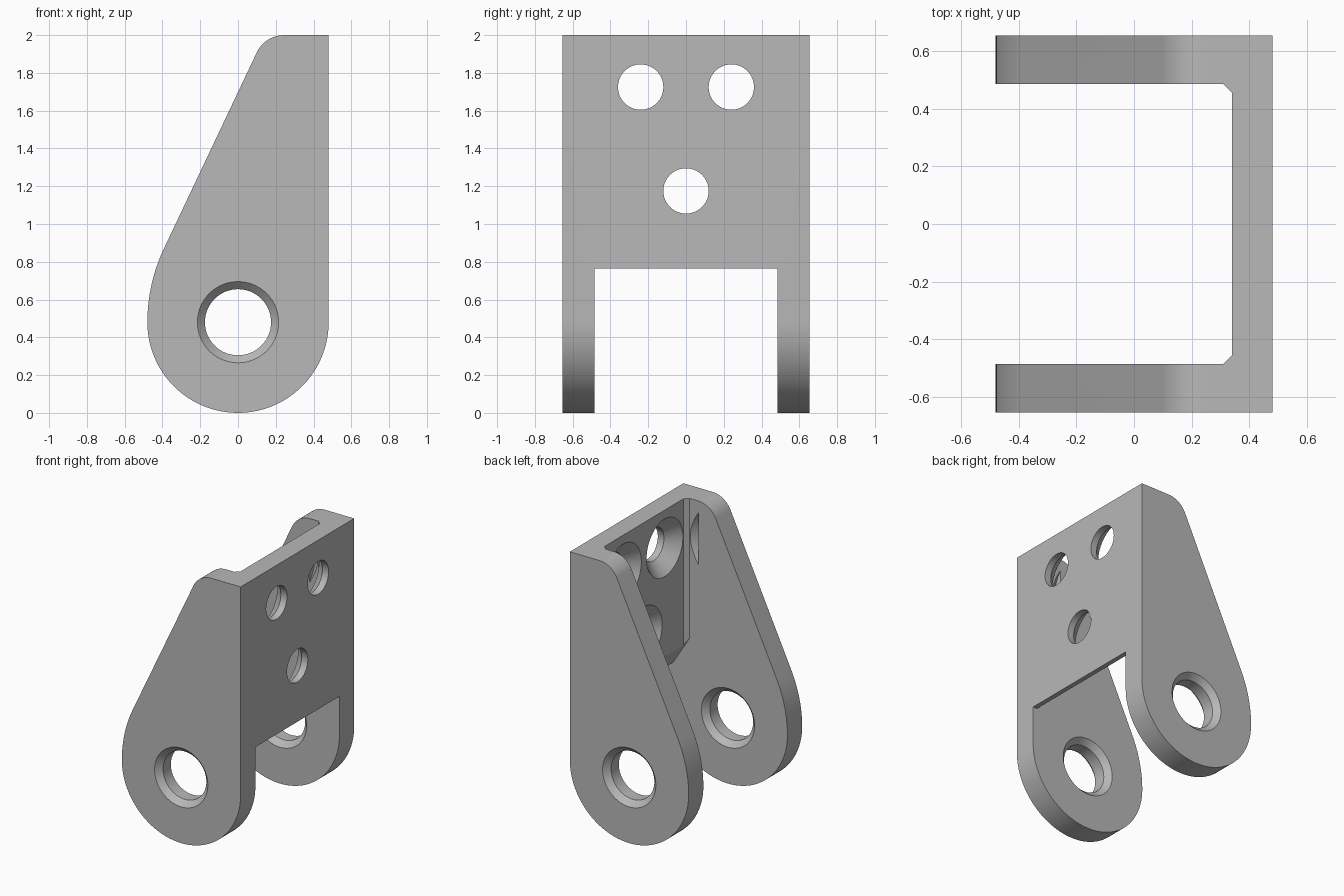
import bpy, bmesh, math
from mathutils import Matrix

cube = bpy.data.objects.get("Cube")
if cube:
    bpy.data.objects.remove(cube, do_unlink=True)

grey = bpy.data.materials.new("plain grey")
grey.use_nodes = True
colour = (0.48, 0.48, 0.48, 1)
grey.diffuse_color = colour
grey.node_tree.nodes["Principled BSDF"].inputs["Base Color"].default_value = colour


def arc(cx, cz, r, start, end, steps):
    """Points along an arc, angles in degrees."""
    angles = [math.radians(start + (end - start) * i / steps) for i in range(steps + 1)]
    return [(cx + r * math.cos(a), cz + r * math.sin(a)) for a in angles]


def make_object(name, bm):
    bmesh.ops.recalc_face_normals(bm, faces=bm.faces)
    mesh = bpy.data.meshes.new(name)
    bm.to_mesh(mesh)
    bm.free()
    mesh.materials.append(grey)
    obj = bpy.data.objects.new(name, mesh)
    bpy.context.collection.objects.link(obj)
    return obj


def prism(name, points, axis, low, high):
    """Extrude a profile along y (points are x, z) or z (points are x, y)."""
    bm = bmesh.new()
    if axis == "y":
        verts = [bm.verts.new((u, low, v)) for u, v in points]
        offset = (0, high - low, 0)
    else:
        verts = [bm.verts.new((u, v, low)) for u, v in points]
        offset = (0, 0, high - low)
    face = bm.faces.new(verts)
    new = bmesh.ops.extrude_face_region(bm, geom=[face])["geom"]
    bmesh.ops.translate(bm, vec=offset, verts=[v for v in new if isinstance(v, bmesh.types.BMVert)])
    return make_object(name, bm)


def lathe(name, profile, matrix, segments=64):
    """Round cutter from (radius, height) rings."""
    bm = bmesh.new()
    rings = []
    for r, h in profile:
        ring = bmesh.ops.create_circle(bm, segments=segments, radius=r,
                                       matrix=matrix @ Matrix.Translation((0, 0, h)))
        rings.append(ring["verts"])
    for a, b in zip(rings, rings[1:]):
        for i in range(segments):
            j = (i + 1) % segments
            bm.faces.new((a[i], a[j], b[j], b[i]))
    bm.faces.new(rings[0])
    bm.faces.new(rings[-1])
    return make_object(name, bm)


def cut(target, cutter):
    cutter.hide_render = True
    mod = target.modifiers.new("cut", "BOOLEAN")
    mod.operation = "DIFFERENCE"
    mod.solver = "EXACT"
    mod.object = cutter
    bpy.context.view_layer.objects.active = target
    bpy.ops.object.modifier_apply(modifier=mod.name)
    bpy.data.objects.remove(cutter, do_unlink=True)


HALF, INNER, PLATE, BEVEL = 0.655, 0.485, 0.34, 0.03
PIVOT = 0.48

# Bracket body: teardrop side outline across the full width
outline = arc(0, PIVOT, 0.48, 0, -180, 48)
outline += arc(0.43, PIVOT, 0.91, 180, 154.65, 10)[1:]
outline += arc(0.244, 1.84, 0.16, 154.65, 90, 14)
outline.append((0.48, 2))
bracket = prism("clevis_bracket", outline, "y", -HALF, HALF)

# Open channel between the cheeks, with bevelled inside corners
channel = [(-1, -INNER), (PLATE - BEVEL, -INNER), (PLATE, -INNER + BEVEL),
           (PLATE, INNER - BEVEL), (PLATE - BEVEL, INNER), (-1, INNER)]
cut(bracket, prism("channel_cutter", channel, "z", -1, 3))

# Gap under the mounting plate, sloping up on the inside
gap = [(-1, -1), (1, -1), (1, 0.765), (0.445, 0.765), (0.3, 0.995), (-1, 0.995)]
cut(bracket, prism("gap_cutter", gap, "y", -INNER, INNER))

# Pivot holes, chamfered on both faces of each cheek
R, C = 0.175, 0.04
thick = HALF - INNER
pivot_profile = [(R + 2 * C, -C), (R, C), (R, thick - C), (R + 2 * C, thick + C)]
for y in (HALF, -INNER):
    place = Matrix.Translation((0, y, PIVOT)) @ Matrix.Rotation(math.pi / 2, 4, "X")
    cut(bracket, lathe("pivot_cutter", pivot_profile, place))

# Countersunk mounting holes, wide on the inside of the plate
screw_profile = [(0.31, -0.1), (0.12, 0.09), (0.12, 0.3)]
for y, z in ((-0.24, 1.725), (0.24, 1.725), (0, 1.175)):
    place = Matrix.Translation((PLATE, y, z)) @ Matrix.Rotation(math.pi / 2, 4, "Y")
    cut(bracket, lathe("screw_cutter", screw_profile, place))

# Smooth arcs with crisp edges
bpy.ops.object.select_all(action="DESELECT")
bracket.select_set(True)
bpy.context.view_layer.objects.active = bracket
bpy.ops.object.shade_smooth_by_angle(angle=math.radians(20))
